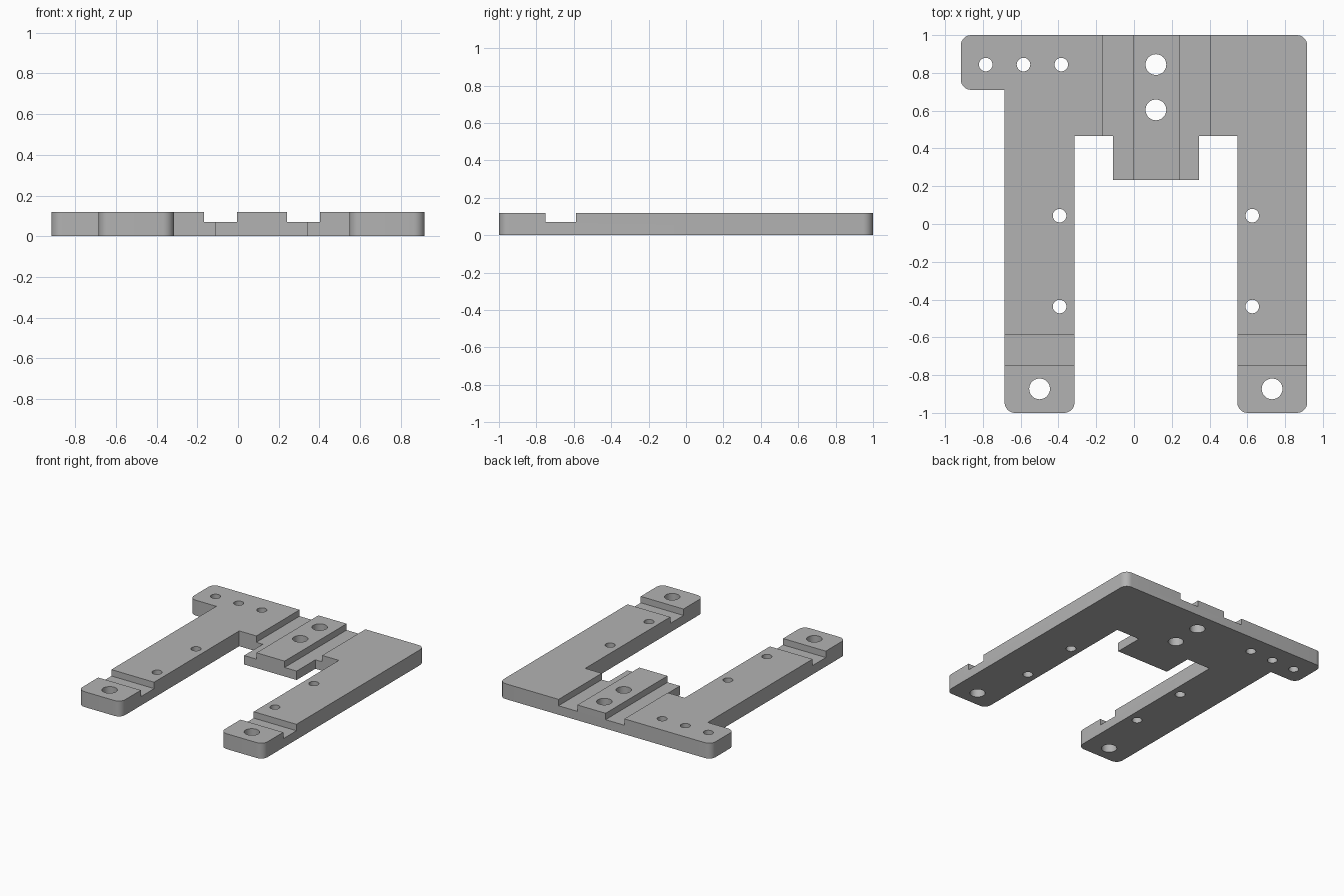
import bpy, bmesh, math
from mathutils import Vector, Matrix

cube = bpy.data.objects.get("Cube")
if cube:
    bpy.data.objects.remove(cube, do_unlink=True)

THICK, FLOOR = 0.12, 0.07      # plate thickness, groove floor height
RADIUS = 0.055                 # outer corner rounding
STEPS = 8

grey = bpy.data.materials.new("Plain grey")
grey.use_nodes = True
colour = (0.45, 0.45, 0.45, 1)
grey.diffuse_color = colour
grey.node_tree.nodes["Principled BSDF"].inputs["Base Color"].default_value = colour


def make_object(name, bm):
    bmesh.ops.recalc_face_normals(bm, faces=bm.faces)
    mesh = bpy.data.meshes.new(name)
    bm.to_mesh(mesh)
    bm.free()
    mesh.materials.append(grey)
    obj = bpy.data.objects.new(name, mesh)
    bpy.context.collection.objects.link(obj)
    return obj


def rounded(corners):
    """Replace each flagged right-angle corner with an arc."""
    points = []
    for i, (x, y, is_round) in enumerate(corners):
        here = Vector((x, y))
        if not is_round:
            points.append(here)
            continue
        before = (Vector(corners[i - 1][:2]) - here).normalized() * RADIUS
        after = (Vector(corners[(i + 1) % len(corners)][:2]) - here).normalized() * RADIUS
        centre = here + before + after
        for s in range(STEPS + 1):
            a = math.pi / 2 * s / STEPS
            points.append(centre - after * math.cos(a) - before * math.sin(a))
    return points


def add_box(bm, x0, x1, y0, y1, z0, z1):
    move = Matrix.Translation(((x0 + x1) / 2, (y0 + y1) / 2, (z0 + z1) / 2))
    size = Matrix.Diagonal((x1 - x0, y1 - y0, z1 - z0, 1))
    bmesh.ops.create_cube(bm, size=1, matrix=move @ size)


def add_hole(bm, x, y, radius):
    bmesh.ops.create_cone(bm, cap_ends=True, segments=32, radius1=radius, radius2=radius,
                          depth=0.4, matrix=Matrix.Translation((x, y, THICK / 2)))


# Plate outline: two legs, centre tongue and side tab
LEFT_LEG, RIGHT_LEG = (0.547, 0.917), (-0.685, -0.315)
outline = [
    (RIGHT_LEG[0], -1, True), (RIGHT_LEG[1], -1, True), (RIGHT_LEG[1], 0.465, False),
    (-0.111, 0.465, False), (-0.111, 0.234, False),
    (0.344, 0.234, False), (0.344, 0.465, False),
    (LEFT_LEG[0], 0.465, False), (LEFT_LEG[0], -1, True), (LEFT_LEG[1], -1, True),
    (LEFT_LEG[1], 1, True), (-0.917, 1, True), (-0.917, 0.71, True),
    (RIGHT_LEG[0], 0.71, False),
]
bm = bmesh.new()
base = bm.faces.new([bm.verts.new((p.x, p.y, 0)) for p in rounded(outline)])
raised = bmesh.ops.extrude_face_region(bm, geom=[base])["geom"]
bmesh.ops.translate(bm, vec=(0, 0, THICK),
                    verts=[v for v in raised if isinstance(v, bmesh.types.BMVert)])
plate = make_object("mounting_plate", bm)

# Grooves beside the tongue ridge and across both legs
bm = bmesh.new()
for x0, x1 in ((-0.167, -0.004), (0.24, 0.403)):
    add_box(bm, x0, x1, 0.1, 1.1, FLOOR, 0.3)
for x0, x1 in (LEFT_LEG, RIGHT_LEG):
    add_box(bm, x0 - 0.05, x1 + 0.05, -0.75, -0.587, FLOOR, 0.3)

# Small screw holes in the tab and legs
for x in (-0.785, -0.585, -0.385):
    add_hole(bm, x, 0.844, 0.036)
for x in (-0.394, 0.626):
    for y in (0.044, -0.437):
        add_hole(bm, x, y, 0.036)

# Large bolt holes in the tongue and leg ends
for x, y in ((0.116, 0.844), (0.116, 0.604), (-0.5, -0.873), (0.731, -0.873)):
    add_hole(bm, x, y, 0.055)
cutter = make_object("groove_and_hole_cutter", bm)
cutter.hide_render = True

# Cut the plate, then discard the cutter
cut = plate.modifiers.new("Cut", 'BOOLEAN')
cut.operation = 'DIFFERENCE'
cut.solver = 'EXACT'
cut.object = cutter
bpy.ops.object.select_all(action='DESELECT')
bpy.context.view_layer.objects.active = plate
plate.select_set(True)
bpy.ops.object.modifier_apply(modifier=cut.name)
bpy.data.objects.remove(cutter, do_unlink=True)
bpy.ops.object.shade_smooth_by_angle(angle=math.radians(30))
